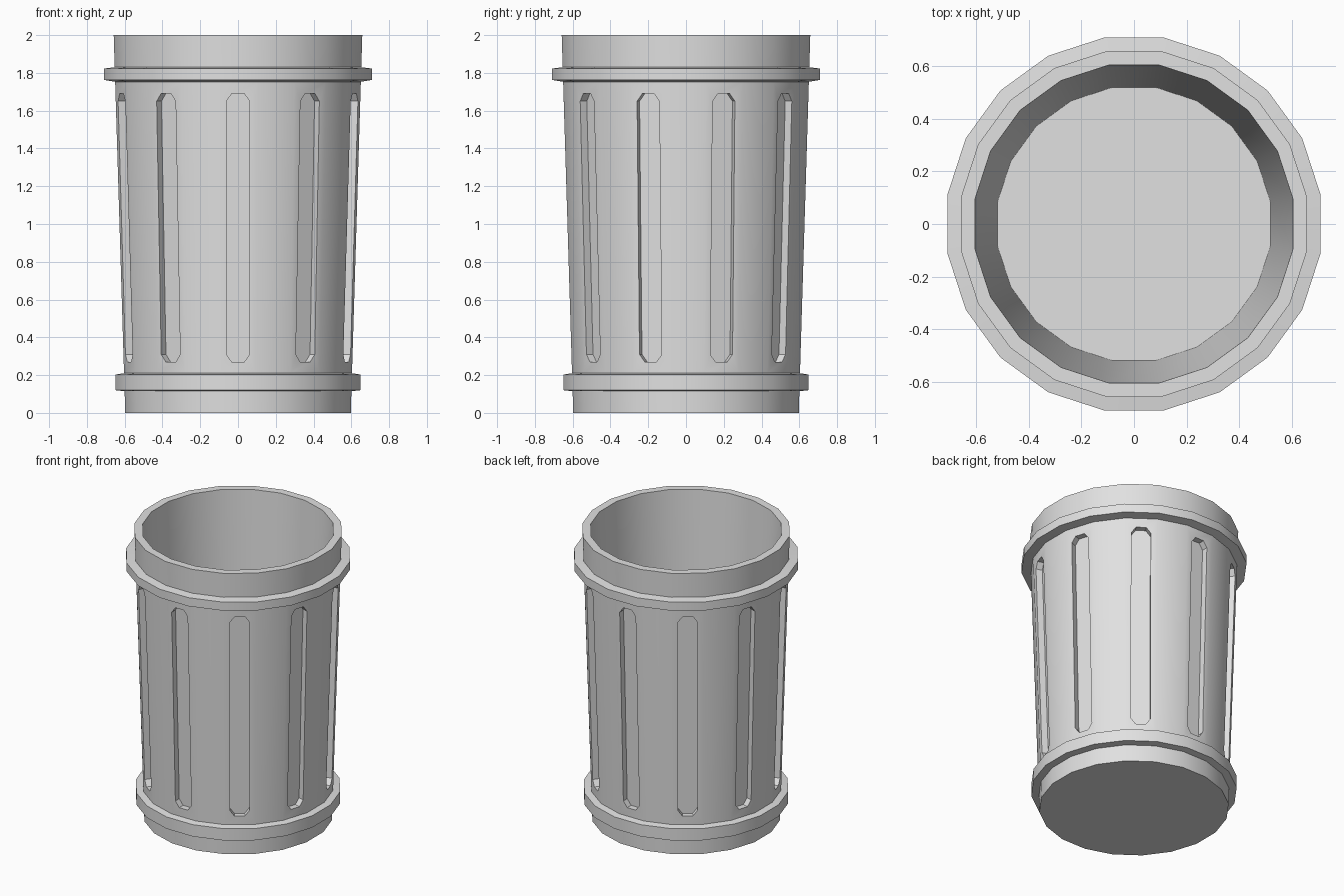
import bpy
import bmesh
from math import cos, sin, pi
from mathutils import Vector

SIDES = 20
STEP = 2 * pi / SIDES

if "Cube" in bpy.data.objects:
    bpy.data.objects.remove(bpy.data.objects["Cube"], do_unlink=True)

grey = bpy.data.materials.new("light grey metal")
grey.use_nodes = True
colour = (0.75, 0.75, 0.75, 1)
grey.diffuse_color = colour
grey.node_tree.nodes["Principled BSDF"].inputs["Base Color"].default_value = colour


def wall(z):
    """Flat-to-centre distance of the tapered outer wall at height z."""
    return 0.597 + 0.0305 * z


def add_ring(bm, flat_radius, z):
    r = flat_radius / cos(STEP / 2)
    return [bm.verts.new((r * cos((i - 0.5) * STEP), r * sin((i - 0.5) * STEP), z))
            for i in range(SIDES)]


def bridge_loops(bm, a, b, skip=()):
    n = len(a)
    for i in range(n):
        if i not in skip:
            bm.faces.new((a[i], a[(i + 1) % n], b[(i + 1) % n], b[i]))


def add_slot(bm, i, low, high):
    """Fill one wall panel with a recessed slot that has clipped corners."""
    angle = i * STEP
    side = Vector((-sin(angle), cos(angle), 0))
    out = Vector((cos(angle), sin(angle), 0))
    half, tip, clip, bottom, top, depth = 0.062, 0.033, 0.04, 0.27, 1.69, 0.043
    outline = [(-half, bottom + clip), (-tip, bottom), (tip, bottom), (half, bottom + clip),
               (half, top - clip), (tip, top), (-tip, top), (-half, top - clip)]
    rim = [bm.verts.new(out * wall(z) + side * u + Vector((0, 0, z))) for u, z in outline]
    base = [bm.verts.new(v.co - out * depth) for v in rim]
    j = (i + 1) % SIDES
    corners = [low[i], low[j], high[j], high[i]]
    for k in range(4):
        a, b = rim[2 * k], rim[2 * k + 1]
        bm.faces.new((corners[k], b, a))
        bm.faces.new((corners[k], corners[(k + 1) % 4], rim[(2 * k + 2) % 8], b))
    bridge_loops(bm, rim, base)
    bm.faces.new(base)


# Bin profile: outer wall with two bands, rim, inner wall and floor
profile = [
    (wall(0), 0),
    (wall(0.11), 0.115), (0.648, 0.12), (0.648, 0.203), (wall(0.21), 0.21),
    (wall(1.75), 1.753), (0.71, 1.763), (0.71, 1.823), (wall(1.83), 1.83),
    (wall(2), 2), (0.605, 2), (0.52, 0.07),
]
SLOTTED_BAND = 4

bm = bmesh.new()
rings = [add_ring(bm, r, z) for r, z in profile]
slots = range(1, SIDES, 2)
for k in range(len(rings) - 1):
    bridge_loops(bm, rings[k], rings[k + 1], slots if k == SLOTTED_BAND else ())
for i in slots:
    add_slot(bm, i, rings[SLOTTED_BAND], rings[SLOTTED_BAND + 1])
bm.faces.new(rings[0])
bm.faces.new(rings[-1])
bmesh.ops.recalc_face_normals(bm, faces=bm.faces)

mesh = bpy.data.meshes.new("bin_body")
bm.to_mesh(mesh)
bm.free()
mesh.materials.append(grey)
body = bpy.data.objects.new("bin_body", mesh)
bpy.context.collection.objects.link(body)

# Smooth round the wall, crisp at bands and slots
for other in bpy.context.selected_objects:
    other.select_set(False)
body.select_set(True)
bpy.context.view_layer.objects.active = body
bpy.ops.object.shade_smooth_by_angle(angle=pi / 6)
